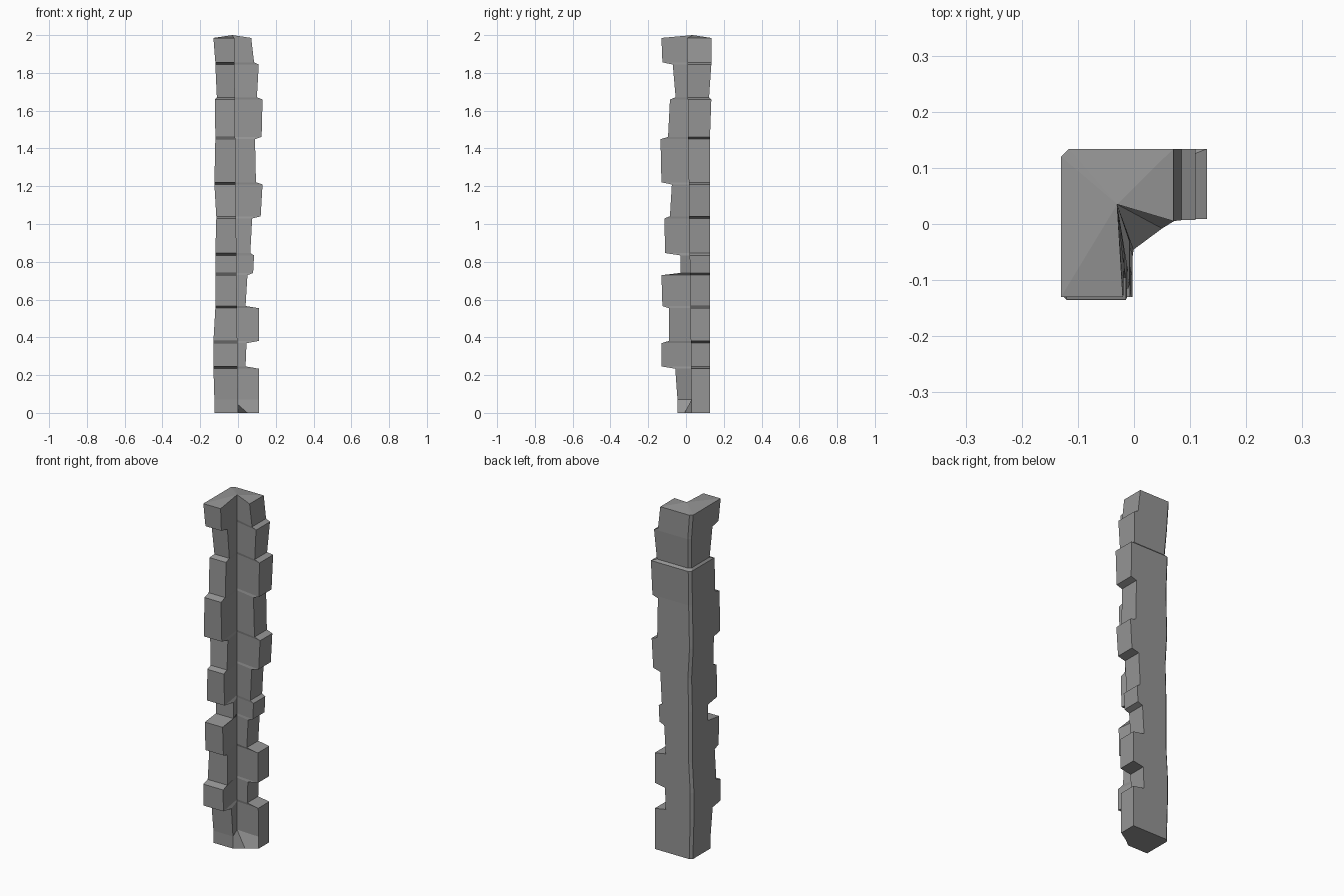
import bpy
import bmesh

cube = bpy.data.objects.get("Cube")
if cube:
    bpy.data.objects.remove(cube, do_unlink=True)

# One flat stone colour
stone = bpy.data.materials.new("grey stone")
stone.use_nodes = True
colour = (0.3, 0.3, 0.3, 1.0)
stone.diffuse_color = colour
stone.node_tree.nodes["Principled BSDF"].inputs["Base Color"].default_value = colour

# Courses from the bottom: upper z, side arm reach (low, high),
# front arm reach (low, high), outer side x at the lower edge
COURSES = [
    (0.24, 0.11, 0.11, 0.045, 0.057, -0.125),
    (0.375, 0.04, 0.045, 0.13, 0.13, -0.13),
    (0.56, 0.11, 0.11, 0.09, 0.09, -0.13),
    (0.735, 0.04, 0.05, 0.125, 0.13, -0.12),
    (0.84, 0.08, 0.085, 0.03, 0.03, -0.12),
    (1.035, 0.065, 0.075, 0.11, 0.115, -0.12),
    (1.215, 0.12, 0.13, 0.085, 0.075, -0.115),
    (1.455, 0.095, 0.09, 0.13, 0.135, -0.125),
    (1.665, 0.125, 0.13, 0.095, 0.085, -0.12),
    (1.85, 0.1, 0.11, 0.055, 0.07, -0.112),
    (1.985, 0.085, 0.07, 0.125, 0.13, -0.12),
]
GAP = 0.006
CORNER = 0.014
OUTER_TOP = -0.13
HEIGHT = 2.0


def mix(a, b, t):
    return a + (b - a) * t


def section(bm, z, side, front, outer, back):
    """One L-shaped ring with a chamfered outer corner."""
    t = z / HEIGHT
    inner_x = mix(0.0, -0.02, t)
    inner_y = mix(0.03, 0.005, t)
    points = [
        (outer, back - CORNER),
        (outer, -front),
        (inner_x, -front),
        (-0.03, 0.035),
        (side, inner_y),
        (side, back),
        (outer + CORNER, back),
    ]
    return [bm.verts.new((x, y, z)) for x, y in points]


bm = bmesh.new()
rings = []
floor = 0.0
for i, (top, s_low, s_high, f_low, f_high, outer) in enumerate(COURSES):
    last = i == len(COURSES) - 1
    outer_high = OUTER_TOP if last else COURSES[i + 1][-1]
    back_low, back_high = 0.127, 0.127
    # The upper two courses sit back from the ledge and flare to the top
    if top > 1.7:
        back_low = 0.134 if last else 0.122
        back_high = 0.134
    elif top > 1.6:
        back_high = 0.134
        outer_high = -0.122
    low = floor + GAP if i else 0.0
    high = top if last else top - GAP
    rings.append(section(bm, low, s_low, f_low, outer, back_low))
    # Sloped foot that fills the inner corner of the lowest course
    if i == 0:
        rings[0][3].co.xy = (0.05, -0.008)
        rings.append(section(bm, 0.07, s_low, f_low, outer, back_low))
    rings.append(section(bm, high, s_high, f_high, outer_high, back_high))
    floor = top

# Raise the inner corner of the top to a low peak
rings[-1][3].co.z = HEIGHT

# Walls and step ledges
for a, b in zip(rings, rings[1:]):
    n = len(a)
    for k in range(n):
        j = (k + 1) % n
        bm.faces.new((a[k], a[j], b[j], b[k]))

# Base, and a top fanned out from the inner corner
bm.faces.new(rings[0][::-1])
crown = rings[-1][3:] + rings[-1][:3]
for p, q in zip(crown[1:], crown[2:]):
    bm.faces.new((crown[0], p, q))
bmesh.ops.recalc_face_normals(bm, faces=bm.faces)

mesh = bpy.data.meshes.new("corner_quoin_stones")
bm.to_mesh(mesh)
bm.free()
mesh.materials.append(stone)
pillar = bpy.data.objects.new("corner_quoin_stones", mesh)
bpy.context.collection.objects.link(pillar)
